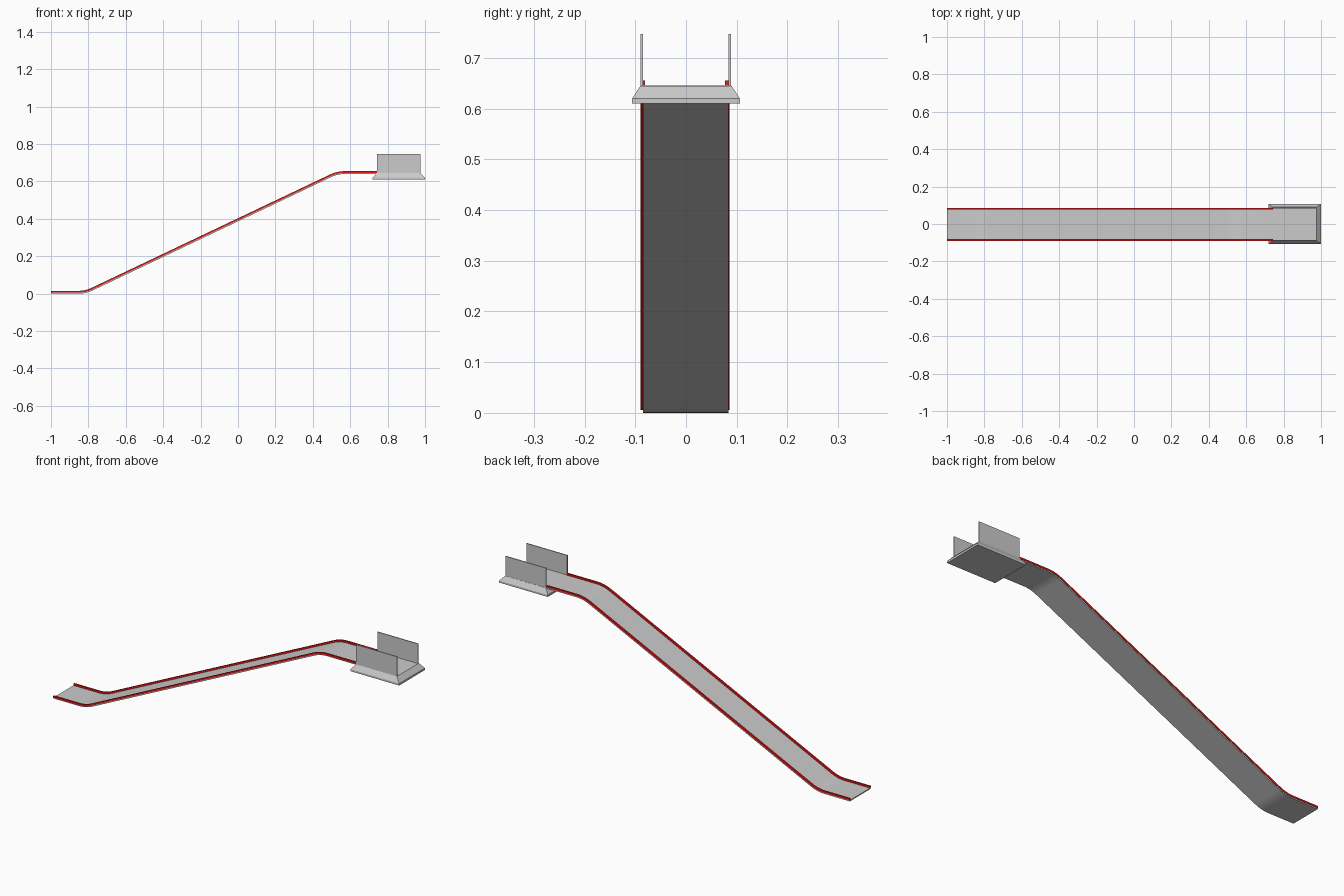
import bpy, bmesh
from mathutils import Vector

if "Cube" in bpy.data.objects:
    bpy.data.objects.remove(bpy.data.objects["Cube"])

red = bpy.data.materials.new("red_paint")
red.diffuse_color = (0.8, 0.01, 0.01, 1)
red.use_nodes = True
red.node_tree.nodes["Principled BSDF"].inputs["Base Color"].default_value = red.diffuse_color


def make_object(name, verts, faces, mat=None, smooth=False):
    mesh = bpy.data.meshes.new(name)
    mesh.from_pydata(verts, [], faces)
    bm = bmesh.new()
    bm.from_mesh(mesh)
    bmesh.ops.recalc_face_normals(bm, faces=bm.faces)
    bm.to_mesh(mesh)
    bm.free()
    obj = bpy.data.objects.new(name, mesh)
    bpy.context.collection.objects.link(obj)
    if mat:
        mesh.materials.append(mat)
    if smooth:
        bpy.ops.object.select_all(action='DESELECT')
        obj.select_set(True)
        bpy.context.view_layer.objects.active = obj
        bpy.ops.object.shade_smooth_by_angle(angle=0.5)
    return obj


def rounded_path(pts, reach, steps):
    """Replace each inner corner of the path by a small curve."""
    out = [pts[0]]
    for a, b, c in zip(pts, pts[1:], pts[2:]):
        p = b + (a - b).normalized() * reach
        q = b + (c - b).normalized() * reach
        for i in range(steps + 1):
            t = i / steps
            out.append(p * (1 - t) ** 2 + b * 2 * t * (1 - t) + q * t * t)
    return out + [pts[-1]]


def sweep(name, path, low, high, y0, y1, mat=None):
    """Rectangular strip following the side profile, offset along its normal."""
    verts, faces = [], []
    for i, p in enumerate(path):
        d = (path[min(i + 1, len(path) - 1)] - path[max(i - 1, 0)]).normalized()
        n = Vector((-d.y, d.x))
        for off, y in ((low, y0), (low, y1), (high, y1), (high, y0)):
            q = p + n * off
            verts.append((q.x, y, q.y))
    for i in range(len(path) - 1):
        for k in range(4):
            a, b = 4 * i + k, 4 * i + (k + 1) % 4
            faces.append((a, b, b + 4, a + 4))
    m = len(verts)
    faces += [(0, 1, 2, 3), (m - 4, m - 3, m - 2, m - 1)]
    return make_object(name, verts, faces, mat, True)


def stacked(name, rings):
    """Solid from rectangular levels (x0, x1, y0, y1, z)."""
    verts, faces = [], []
    for x0, x1, y0, y1, z in rings:
        verts += [(x0, y0, z), (x1, y0, z), (x1, y1, z), (x0, y1, z)]
    for i in range(len(rings) - 1):
        for k in range(4):
            a, b = 4 * i + k, 4 * i + (k + 1) % 4
            faces.append((a, b, b + 4, a + 4))
    m = len(verts)
    faces += [(0, 1, 2, 3), (m - 4, m - 3, m - 2, m - 1)]
    return make_object(name, verts, faces)


# Side profile of the chute in x, z
path = rounded_path([Vector(p) for p in
                     ((-1, 0.006), (-0.815, 0.006), (0.532, 0.646), (0.742, 0.646))], 0.04, 8)

# Sliding surface and its two red edge rails
sweep("chute_bed", path, -0.006, 0, -0.085, 0.084)
sweep("front_rail", path, 0, 0.009, -0.09, -0.081, red)
sweep("back_rail", path, 0, 0.009, 0.077, 0.086, red)

# Flared platform at the top
stacked("platform", [(0.72, 1.0, -0.106, 0.106, 0.61),
                     (0.72, 1.0, -0.106, 0.106, 0.62),
                     (0.742, 0.976, -0.09, 0.09, 0.645)])

# Guard walls on both sides of the platform
for name, y0, y1 in (("front_guard", -0.09, -0.085), ("back_guard", 0.084, 0.089)):
    stacked(name, [(0.742, 0.976, y0, y1, 0.643), (0.742, 0.976, y0, y1, 0.747)])
